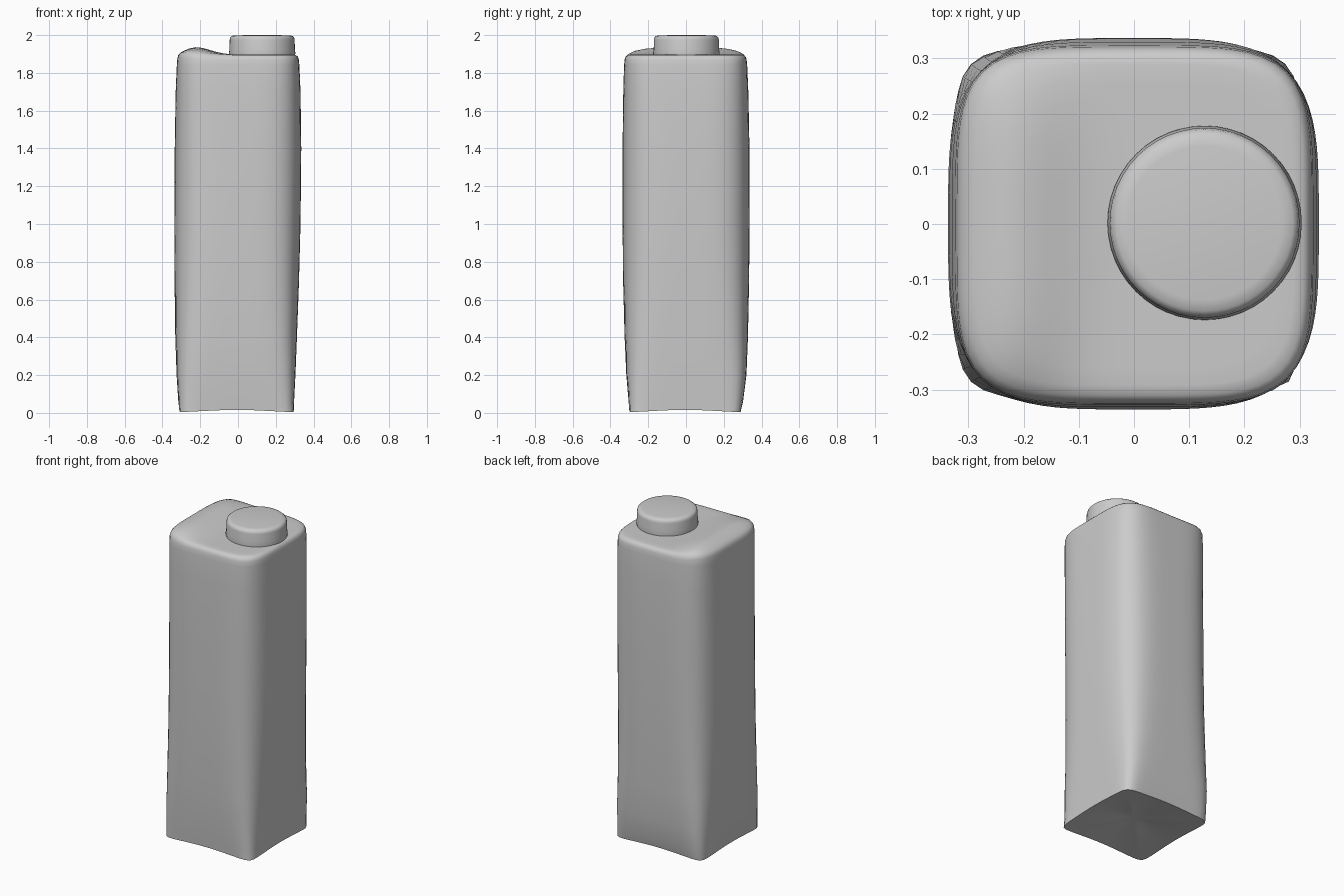
import bpy, bmesh, math

if "Cube" in bpy.data.objects:
    bpy.data.objects.remove(bpy.data.objects["Cube"])

SEG = 96

grey = bpy.data.materials.new("light grey")
grey.diffuse_color = (0.6, 0.6, 0.6, 1)
grey.use_nodes = True
grey.node_tree.nodes["Principled BSDF"].inputs["Base Color"].default_value = grey.diffuse_color


def outline(xl, xr, yl, yr, n):
    """Rounded-square section; higher n gives sharper corners."""
    pts = []
    for i in range(SEG):
        a = 2 * math.pi * i / SEG
        c, s = math.cos(a), math.sin(a)
        r = (abs(c) ** n + abs(s) ** n) ** (-1 / n)
        pts.append(((xl + xr) / 2 + r * c * (xr - xl) / 2,
                    (yl + yr) / 2 + r * s * (yr - yl) / 2))
    return pts


def top_height(x, y):
    """Gently domed top with a raised hump opposite the cap."""
    width = 0.075 if x < -0.225 else 0.11
    hump = 0.039 * math.exp(-((x + 0.225) / width) ** 2)
    return 1.897 + hump * max(0, 1 - (abs(y) / 0.32) ** 4)


def loft(name, rings, bottom, top, angle):
    """Skin a stack of rings and close both ends to a point."""
    bm = bmesh.new()
    rows = [[bm.verts.new(p) for p in ring] for ring in rings]
    n = len(rows[0])
    for a, b in zip(rows, rows[1:]):
        for i in range(n):
            j = (i + 1) % n
            bm.faces.new((a[i], a[j], b[j], b[i]))
    vb, vt = bm.verts.new(bottom), bm.verts.new(top)
    for i in range(n):
        j = (i + 1) % n
        bm.faces.new((vb, rows[0][j], rows[0][i]))
        bm.faces.new((vt, rows[-1][i], rows[-1][j]))
    bmesh.ops.recalc_face_normals(bm, faces=bm.faces[:])
    mesh = bpy.data.meshes.new(name)
    bm.to_mesh(mesh)
    bm.free()
    mesh.materials.append(grey)
    ob = bpy.data.objects.new(name, mesh)
    bpy.context.collection.objects.link(ob)
    bpy.ops.object.select_all(action='DESELECT')
    ob.select_set(True)
    bpy.context.view_layer.objects.active = ob
    bpy.ops.object.shade_smooth_by_angle(angle=math.radians(angle))
    return ob


rings = []

# Folded bottom: shallow pyramid recess, edges arched between the corners
base = outline(-0.31, 0.295, -0.30, 0.29, 14)
arch = [0.004 + 0.012 * abs(math.cos(4 * math.pi * i / SEG)) for i in range(SEG)]
for t in (0.3, 0.65, 1.0):
    rings.append([(x * t, y * t, z + 0.035 * (1 - t))
                  for (x, y), z in zip(base, arch)])

# Bulging walls: height, x min, x max, y min, y max, corner sharpness
walls = [
    (0.06, -0.316, 0.297, -0.304, 0.302, 10),
    (0.20, -0.325, 0.304, -0.316, 0.320, 7),
    (0.40, -0.332, 0.312, -0.325, 0.328, 5),
    (0.70, -0.336, 0.323, -0.333, 0.334, 4),
    (1.00, -0.337, 0.331, -0.336, 0.337, 3.7),
    (1.40, -0.335, 0.335, -0.336, 0.336, 3.7),
    (1.70, -0.330, 0.331, -0.332, 0.330, 4),
    (1.84, -0.324, 0.325, -0.328, 0.324, 4.4),
]
for z, *dims in walls:
    rings.append([(x, y, z) for x, y in outline(*dims)])

# Rounded shoulder rolling into the top panel
rim = outline(-0.321, 0.322, -0.325, 0.321, 4.5)
for t, drop in ((1.0, 0.027), (0.985, 0.012), (0.955, 0.003)):
    rings.append([(x * t, y * t, top_height(x * t, y * t) - drop) for x, y in rim])
for k in range(9, 0, -1):
    t = k / 10
    rings.append([(x * t, y * t, top_height(x * t, y * t)) for x, y in rim])

loft("carton_body", rings, (0, 0, 0.048), (0, 0, top_height(0, 0)), 40)

# Round screw cap, offset to the right
CX, CY = 0.128, 0.002
profile = [(0.172, 1.88), (0.176, 1.905), (0.173, 1.925), (0.172, 1.975),
           (0.169, 1.988), (0.160, 1.996), (0.140, 1.999)]
cap = []
for r, z in profile:
    cap.append([(CX + r * math.cos(2 * math.pi * i / 48),
                 CY + r * math.sin(2 * math.pi * i / 48), z) for i in range(48)])
loft("screw_cap", cap, (CX, CY, 1.88), (CX, CY, 2.0), 40)
